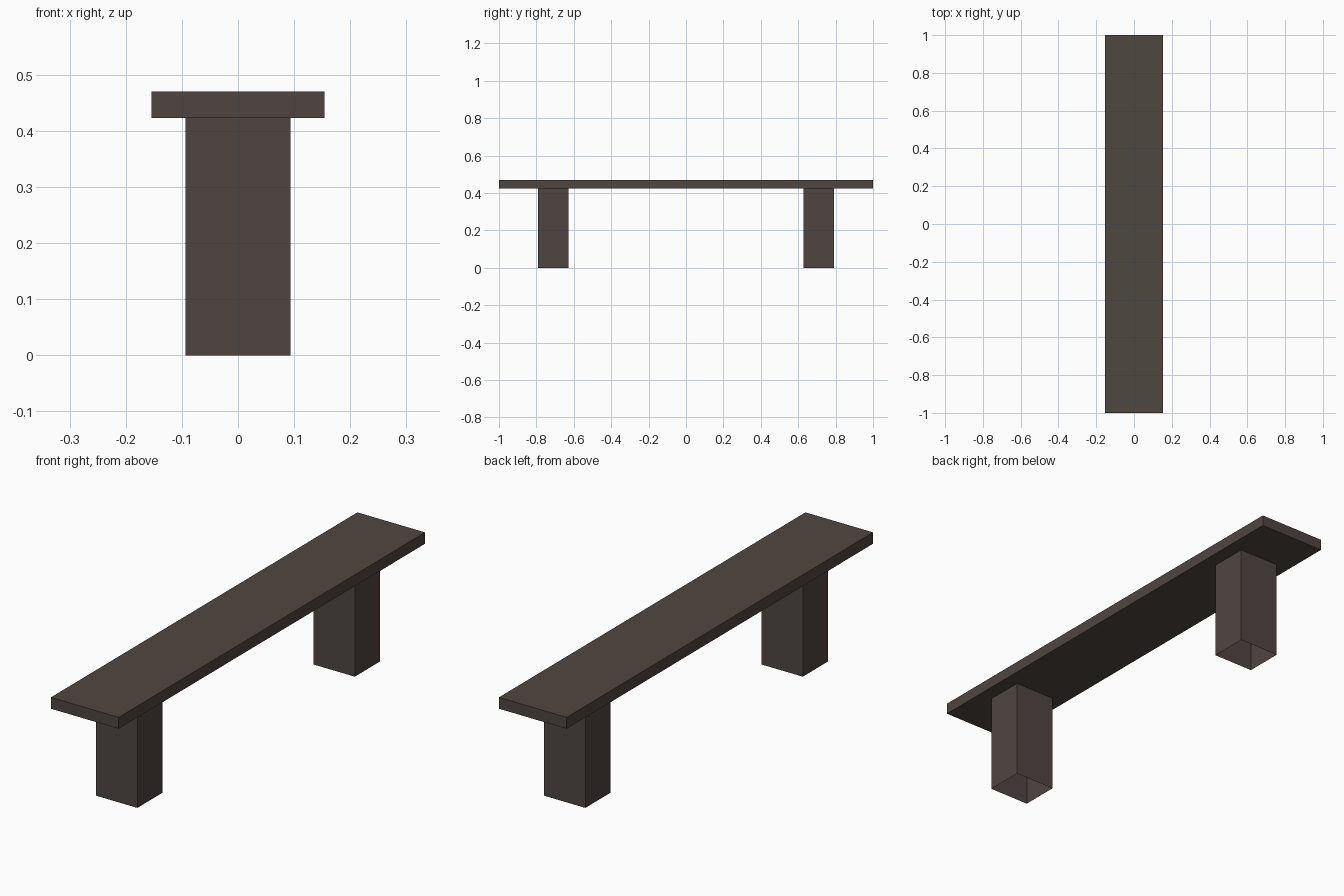
import bpy, bmesh

if "Cube" in bpy.data.objects:
    bpy.data.objects.remove(bpy.data.objects["Cube"])


def material(name, rgb):
    m = bpy.data.materials.new(name)
    m.diffuse_color = (*rgb, 1.0)
    m.use_nodes = True
    m.node_tree.nodes["Principled BSDF"].inputs["Base Color"].default_value = m.diffuse_color
    return m


SIDE = material("dark brown sides", (0.0782, 0.0600, 0.0535))
FLAT = material("dark brown boards", (0.0782, 0.0630, 0.0510))


def box(name, x, y, z, open_ends=False):
    """Flat-shaded box from (min, max) ranges; open_ends drops top and bottom."""
    bm = bmesh.new()
    bmesh.ops.create_cube(bm, size=1)
    for v in bm.verts:
        v.co = [r[0] + (c + 0.5) * (r[1] - r[0]) for c, r in zip(v.co, (x, y, z))]
    bm.normal_update()
    flat = [f for f in bm.faces if abs(f.normal.z) > 0.5]
    for f in flat:
        f.material_index = 1
    if open_ends:
        bmesh.ops.delete(bm, geom=flat, context='FACES')
    me = bpy.data.meshes.new(name)
    bm.to_mesh(me)
    bm.free()
    me.materials.append(SIDE)
    me.materials.append(FLAT)
    ob = bpy.data.objects.new(name, me)
    bpy.context.collection.objects.link(ob)
    return ob


# Long plank seat
box("seat", (-0.1545, 0.1545), (-1, 1), (0.423, 0.47))

# Two hollow block legs, open underneath
box("front_leg", (-0.094, 0.094), (-0.791, -0.628), (0, 0.423), open_ends=True)
box("back_leg", (-0.094, 0.094), (0.628, 0.791), (0, 0.423), open_ends=True)
